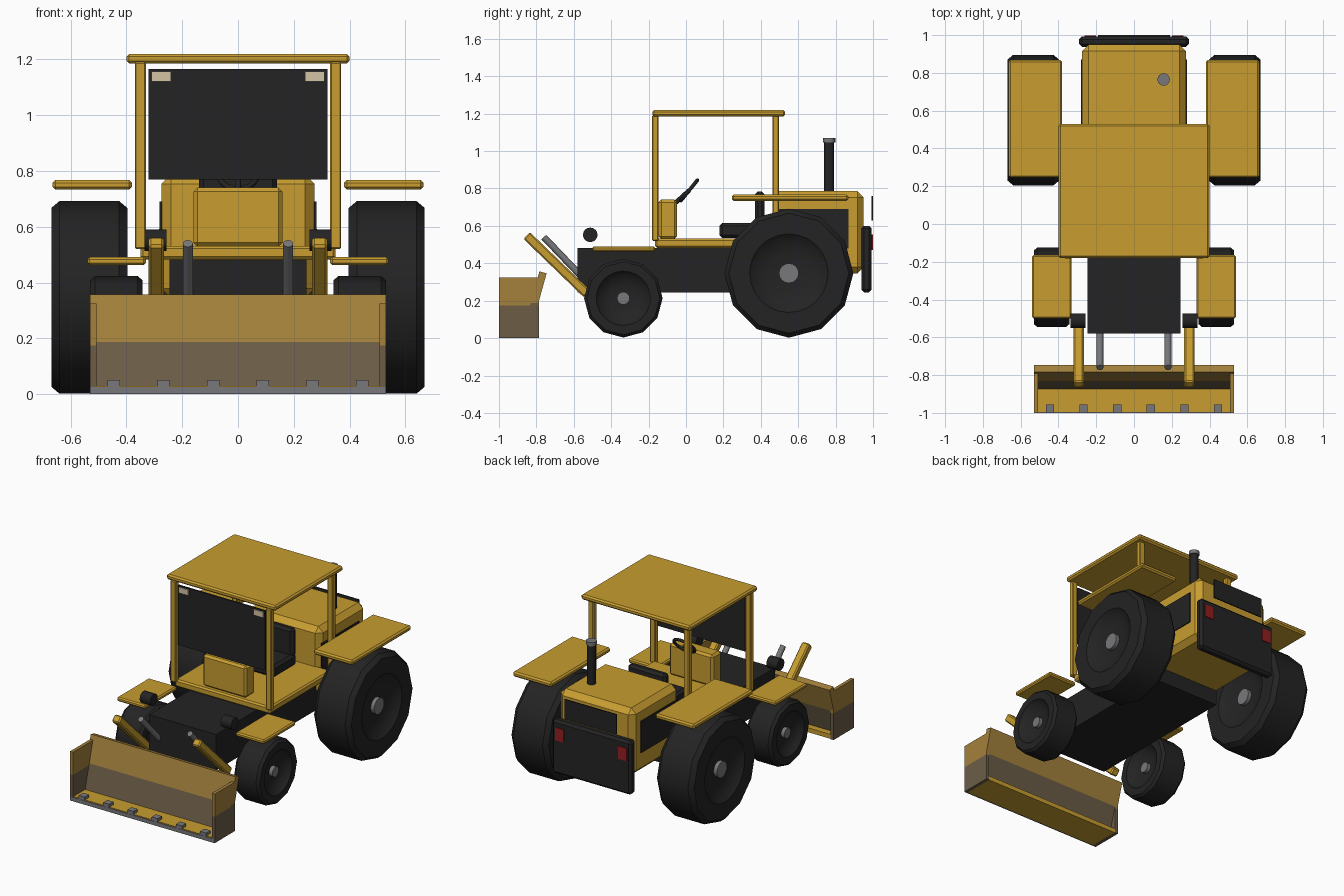
import bpy, bmesh, math
from mathutils import Vector, Matrix

cube = bpy.data.objects.get("Cube")
if cube:
    bpy.data.objects.remove(cube, do_unlink=True)


def material(name, r, g, b):
    m = bpy.data.materials.new(name)
    m.use_nodes = True
    m.diffuse_color = (r, g, b, 1)
    m.node_tree.nodes["Principled BSDF"].inputs["Base Color"].default_value = (r, g, b, 1)
    return m


YELLOW = material("paint_yellow", 0.58, 0.34, 0.03)
DUSTY = material("dusty_yellow", 0.37, 0.22, 0.045)
MUD = material("mud_brown", 0.15, 0.11, 0.062)
BLACK = material("rubber_black", 0.017, 0.017, 0.018)
STEEL = material("steel_grey", 0.19, 0.19, 0.20)
CREAM = material("lamp_cream", 0.65, 0.55, 0.37)
RED = material("lamp_red", 0.30, 0.013, 0.014)


def finish(name, bm, *mats, smooth=None):
    bmesh.ops.recalc_face_normals(bm, faces=bm.faces)
    mesh = bpy.data.meshes.new(name)
    bm.to_mesh(mesh)
    bm.free()
    for m in mats:
        mesh.materials.append(m)
    ob = bpy.data.objects.new(name, mesh)
    bpy.context.collection.objects.link(ob)
    if smooth:
        bpy.ops.object.select_all(action='DESELECT')
        ob.select_set(True)
        bpy.context.view_layer.objects.active = ob
        bpy.ops.object.shade_smooth_by_angle(angle=math.radians(smooth))
    return ob


def box_bm(x, y, z, bevel):
    """Box from three (low, high) ranges with chamfered edges."""
    bm = bmesh.new()
    bmesh.ops.create_cube(bm, size=1)
    for v in bm.verts:
        v.co = [sum(r) / 2 + c * (r[1] - r[0]) for c, r in zip(v.co, (x, y, z))]
    if bevel:
        bmesh.ops.bevel(bm, geom=bm.edges[:], offset=bevel, segments=1, affect='EDGES')
    return bm


def box(name, mat, x, y, z, bevel=0.0):
    return finish(name, box_bm(x, y, z, bevel), mat)


def pair(name, mat, x, y, z, bevel=0.0):
    box("left_" + name, mat, x, y, z, bevel)
    box("right_" + name, mat, (-x[1], -x[0]), y, z, bevel)


def rod(name, mat, a, b, radius, sides=16):
    a, b = Vector(a), Vector(b)
    bm = bmesh.new()
    turn = (b - a).to_track_quat('Z', 'Y').to_matrix().to_4x4()
    bmesh.ops.create_cone(bm, cap_ends=True, segments=sides, radius1=radius, radius2=radius,
                          depth=(b - a).length, matrix=Matrix.Translation((a + b) / 2) @ turn)
    return finish(name, bm, mat, smooth=40)


def wheel(name, side, inner, outer, y, z, radius, rim, hub):
    """Twelve-sided tyre with a round dished rim, turned about the x axis."""
    steps, ch = 24, radius * 0.07
    half = [(outer - ch * 1.2, radius), (outer, radius - ch), (outer, rim),
            (outer - 0.025, rim * 0.86), (outer - 0.045, rim * 0.5)]
    mid = inner + outer
    profile = [(mid - px, r) for px, r in reversed(half)] + half
    bm = bmesh.new()
    rings = []
    for px, r in profile:
        ring = []
        for i in range(steps):
            a = 2 * math.pi * i / steps
            k = r * (math.cos(2 * math.pi / steps) if i % 2 and r > rim else 1)
            ring.append(bm.verts.new((side * px, y + k * math.cos(a), z + k * math.sin(a))))
        rings.append(ring)
    for p, q in zip(rings, rings[1:]):
        for i in range(steps):
            j = (i + 1) % steps
            bm.faces.new((p[i], p[j], q[j], q[i]))
    bm.faces.new(rings[0])
    bm.faces.new(rings[-1])
    finish(name + "_tyre", bm, BLACK, smooth=35)
    rod(name + "_hub", STEEL, (side * (inner + 0.02), y, z), (side * (outer - 0.02), y, z), hub)


# Wheels
for side, label in ((1, "left"), (-1, "right")):
    wheel(label + "_rear", side, 0.397, 0.669, 0.55, 0.347, 0.345, 0.21, 0.053)
    wheel(label + "_front", side, 0.342, 0.53, -0.335, 0.213, 0.21, 0.145, 0.034)

# Chassis, cab floor and mudguards
box("chassis", BLACK, (-0.245, 0.245), (-0.58, 0.5), (0.245, 0.483))
box("cab_floor", YELLOW, (-0.35, 0.35), (-0.165, 0.48), (0.483, 0.532), 0.01)
pair("rear_mudguard", YELLOW, (0.38, 0.665), (0.245, 0.868), (0.733, 0.767), 0.01)
pair("front_mudguard", YELLOW, (0.33, 0.54), (-0.5, -0.165), (0.463, 0.491), 0.008)

# Engine hood with grilles and exhaust
box("engine_hood", YELLOW, (-0.275, 0.275), (0.463, 0.95), (0.345, 0.787), 0.034)
pair("side_grille", BLACK, (0.272, 0.281), (0.48, 0.87), (0.48, 0.69))
box("rear_grille", BLACK, (-0.19, 0.19), (0.992, 1.0), (0.63, 0.76))
rod("exhaust_pipe", BLACK, (0.157, 0.765, 0.77), (0.157, 0.765, 1.05), 0.027)
rod("exhaust_cap", STEEL, (0.157, 0.765, 1.045), (0.157, 0.765, 1.07), 0.033)

# Counterweight with tail lamps
box("counterweight", BLACK, (-0.29, 0.29), (0.937, 0.993), (0.245, 0.6), 0.015)
pair("tail_lamp", RED, (0.2, 0.262), (0.991, 0.999), (0.47, 0.555))

# Cab frame
box("cab_roof", YELLOW, (-0.4, 0.4), (-0.18, 0.53), (1.185, 1.22), 0.01)
pair("front_post", YELLOW, (0.33, 0.37), (-0.182, -0.148), (0.52, 1.19), 0.005)
pair("rear_post", YELLOW, (0.33, 0.37), (0.463, 0.498), (0.52, 1.19), 0.005)
box("windscreen", BLACK, (-0.32, 0.32), (-0.172, -0.16), (0.77, 1.165))
pair("work_lamp", CREAM, (0.24, 0.31), (-0.18, -0.171), (1.12, 1.157))

# Console, steering wheel and seat
box("console", YELLOW, (-0.16, 0.16), (-0.146, -0.048), (0.53, 0.74), 0.014)
rod("steering_column", BLACK, (0, -0.06, 0.72), (0, 0.017, 0.79), 0.012, 10)
bpy.ops.mesh.primitive_torus_add(major_radius=0.07, minor_radius=0.01, major_segments=24,
                                 minor_segments=8, location=(0, 0.017, 0.79),
                                 rotation=(math.radians(51), 0, 0))
steering = bpy.context.object
steering.name = "steering_wheel"
steering.data.materials.append(BLACK)
bpy.ops.object.shade_smooth_by_angle(angle=math.radians(60))
box("seat_cushion", BLACK, (-0.14, 0.14), (0.178, 0.42), (0.535, 0.615), 0.016)
box("seat_back", BLACK, (-0.14, 0.14), (0.368, 0.42), (0.6, 0.785), 0.016)

# Loader arms, lift pistons and pivot rollers
for side, label in ((1, "left"), (-1, "right")):
    arm = box(label + "_loader_arm", YELLOW, (-0.027, 0.027), (-0.225, 0.225), (-0.025, 0.025), 0.008)
    arm.location = (side * 0.293, -0.69, 0.392)
    arm.rotation_euler = (math.radians(-44), 0, 0)
    rod(label + "_lift_piston", STEEL, (side * 0.18, -0.76, 0.54), (side * 0.18, -0.55, 0.32), 0.018, 12)
    rod(label + "_pivot_roller", BLACK, (side * 0.257, -0.512, 0.552),
        (side * 0.335, -0.512, 0.552), 0.039)


def muddy_plate(name, x, y, z, mud_height, shift=None):
    """Plate whose faces below a given height are mud coloured."""
    bm = box_bm(x, y, z, 0)
    if shift:
        bmesh.ops.transform(bm, matrix=shift, verts=bm.verts)
    bmesh.ops.bisect_plane(bm, geom=bm.verts[:] + bm.edges[:] + bm.faces[:],
                           plane_co=(0, 0, mud_height), plane_no=(0, 0, 1))
    for f in bm.faces:
        f.material_index = int(f.calc_center_median().z < mud_height)
    return finish(name, bm, DUSTY, MUD)


# Bucket
lean = Matrix.Translation((0, -0.812, 0.18)) @ Matrix.Rotation(math.radians(-15.5), 4, 'X')
muddy_plate("bucket_back", (-0.53, 0.53), (-0.02, 0.02), (-0.178, 0.178), 0.187, lean)
muddy_plate("left_bucket_side", (0.508, 0.53), (-1, -0.787), (0, 0.325), 0.175)
muddy_plate("right_bucket_side", (-0.53, -0.508), (-1, -0.787), (0, 0.325), 0.175)
box("bucket_floor", YELLOW, (-0.528, 0.528), (-0.996, -0.79), (0.001, 0.03))
box("cutting_edge", STEEL, (-0.53, 0.53), (-1.001, -0.995), (0, 0.026))
for i in range(6):
    cx = -0.445 + i * 0.178
    box(f"bucket_tooth_{i + 1}", STEEL, (cx - 0.022, cx + 0.022), (-1, -0.955), (0.02, 0.05))
